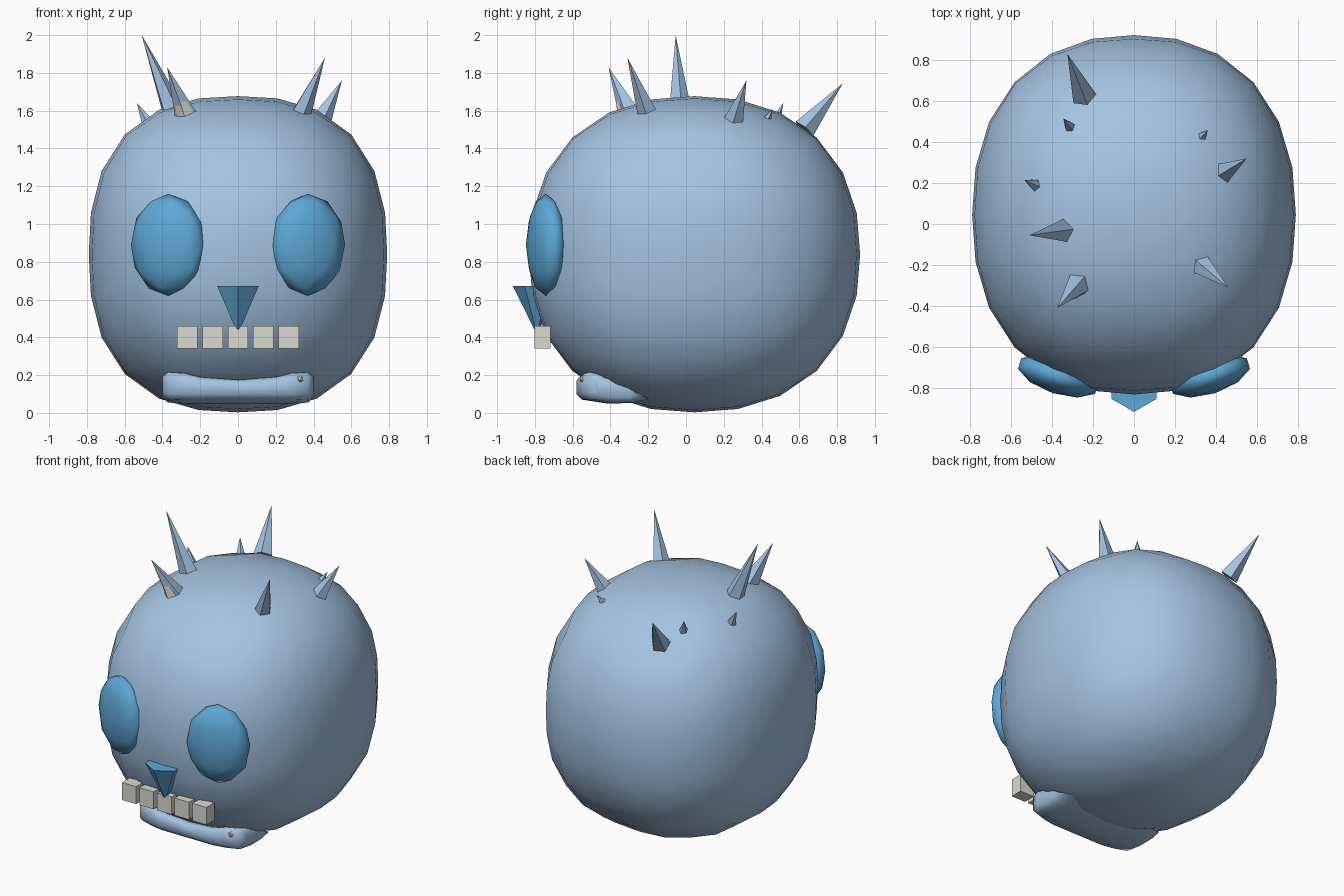
import bpy
import bmesh
import math
from mathutils import Matrix, Vector

default = bpy.data.objects.get("Cube")
if default:
    bpy.data.objects.remove(default, do_unlink=True)


def make_material(name, colour):
    mat = bpy.data.materials.new(name)
    mat.use_nodes = True
    mat.diffuse_color = (*colour, 1)
    mat.node_tree.nodes["Principled BSDF"].inputs["Base Color"].default_value = (*colour, 1)
    return mat


skin = make_material("pale blue skin", (0.37, 0.55, 0.76))
bright = make_material("bright blue", (0.11, 0.39, 0.67))
ivory = make_material("ivory", (0.69, 0.71, 0.63))


def finish(bm, name, mat, smooth=None):
    """Turn a bmesh into a named object, optionally smooth shaded."""
    bmesh.ops.recalc_face_normals(bm, faces=bm.faces)
    mesh = bpy.data.meshes.new(name)
    bm.to_mesh(mesh)
    bm.free()
    mesh.materials.append(mat)
    obj = bpy.data.objects.new(name, mesh)
    bpy.context.collection.objects.link(obj)
    if smooth:
        bpy.ops.object.select_all(action="DESELECT")
        obj.select_set(True)
        bpy.context.view_layer.objects.active = obj
        bpy.ops.object.shade_smooth_by_angle(angle=math.radians(smooth))
    return obj


def spike(name, base, tip, radius, sides, mat):
    """Flat-shaded cone running from base to tip."""
    base, tip = Vector(base), Vector(tip)
    axis = tip - base
    bm = bmesh.new()
    bmesh.ops.create_cone(bm, cap_ends=True, segments=sides, radius1=radius,
                          radius2=0, depth=axis.length)
    bmesh.ops.translate(bm, verts=bm.verts, vec=(0, 0, axis.length / 2))
    bmesh.ops.rotate(bm, verts=bm.verts, matrix=axis.to_track_quat("Z", "Y").to_matrix())
    bmesh.ops.translate(bm, verts=bm.verts, vec=base)
    return finish(bm, name, mat)


# Head: subdivided cube inflated to a boxy rounded form
bm = bmesh.new()
bmesh.ops.create_cube(bm, size=2)
bmesh.ops.subdivide_edges(bm, edges=bm.edges, cuts=5, use_grid_fill=True)
for v in bm.verts:
    d = Vector([math.tan(c * math.pi / 4) for c in v.co])
    ring = (abs(d.x) ** 2.5 + abs(d.z) ** 2.5) ** (1 / 2.5)
    d /= (ring ** 2.28 + abs(d.y) ** 2.28) ** (1 / 2.28)
    v.co = (d.x * 0.79, d.y * 0.877 + 0.045, d.z * 0.837 + 0.84)
finish(bm, "head", skin, 60)

# Eyes: flattened ovals turned to follow the face
for side, label in ((1, "left"), (-1, "right")):
    bm = bmesh.new()
    bmesh.ops.create_icosphere(bm, subdivisions=2, radius=1)
    bmesh.ops.scale(bm, verts=bm.verts, vec=(0.208, 0.088, 0.27))
    bmesh.ops.rotate(bm, verts=bm.verts, matrix=Matrix.Rotation(side * math.radians(18), 3, "Z"))
    bmesh.ops.translate(bm, verts=bm.verts, vec=(side * 0.37, -0.742, 0.89))
    finish(bm, label + "_eye", bright, 60)

# Nose: upside-down six-sided cone with a corner to the front
spike("nose", (0, -0.79, 0.672), (0, -0.79, 0.415), 0.127, 6, bright)

# Upper teeth
for i in range(5):
    bm = bmesh.new()
    bmesh.ops.create_cube(bm, size=1)
    for v in bm.verts:
        v.co = (v.co.x * 0.108 + (i - 2) * 0.134, v.co.y * 0.085 - 0.76, v.co.z * 0.12 + 0.4)
    finish(bm, "tooth_%d" % (i + 1), ivory)

# Lower jaw: side profile lofted across the width, corners raised, ends set back
profile = [(-0.58, 0.10), (-0.58, 0.20), (-0.55, 0.22), (-0.47, 0.20), (-0.30, 0.12),
           (-0.22, 0.07), (-0.30, 0.052), (-0.42, 0.05), (-0.55, 0.07)]
half = [(0.4, 0.65, 0, 0.05), (0.37, 0.95, 0, 0.035), (0.28, 1, 0.01, 0.015), (0.2, 1, 0.03, 0)]
stations = half + [(0, 1, 0.045, 0)] + [(-x, *rest) for x, *rest in reversed(half)]
bm = bmesh.new()
rings = []
for x, shrink, drop, back in stations:
    rings.append([bm.verts.new((x, -0.44 + (y + 0.44) * shrink + back,
                                0.14 + (z - 0.14) * shrink - (drop if z > 0.15 else 0)))
                  for y, z in profile])
for a, b in zip(rings, rings[1:]):
    for i in range(len(profile)):
        j = (i + 1) % len(profile)
        bm.faces.new((a[i], a[j], b[j], b[i]))
bm.faces.new(rings[0])
bm.faces.new(rings[-1])
finish(bm, "lower_jaw", skin, 60)

# Small tooth tip showing through the jaw
bm = bmesh.new()
bmesh.ops.create_icosphere(bm, subdivisions=1, radius=0.02)
bmesh.ops.translate(bm, verts=bm.verts, vec=(0.33, -0.545, 0.18))
finish(bm, "lower_tooth", ivory)

# Head spikes: base, tip, radius
spikes = [
    ((-0.33, -0.03, 1.56), (-0.51, -0.055, 2.0), 0.068),
    ((-0.275, -0.295, 1.58), (-0.375, -0.41, 1.83), 0.063),
    ((0.335, -0.205, 1.59), (0.46, -0.31, 1.88), 0.055),
    ((0.435, 0.25, 1.54), (0.55, 0.32, 1.76), 0.058),
    ((0.33, 0.425, 1.55), (0.36, 0.46, 1.61), 0.026),
    ((-0.31, 0.47, 1.54), (-0.345, 0.515, 1.64), 0.03),
    ((-0.48, 0.19, 1.54), (-0.535, 0.215, 1.64), 0.032),
    ((-0.245, 0.625, 1.50), (-0.325, 0.83, 1.745), 0.063),
]
for i, (base, tip, radius) in enumerate(spikes):
    spike("head_spike_%d" % (i + 1), base, tip, radius, 5, skin)

# Ivory core showing through the front of one spike
spike("spike_core", (-0.28, -0.315, 1.58), (-0.335, -0.38, 1.74), 0.05, 5, ivory)
